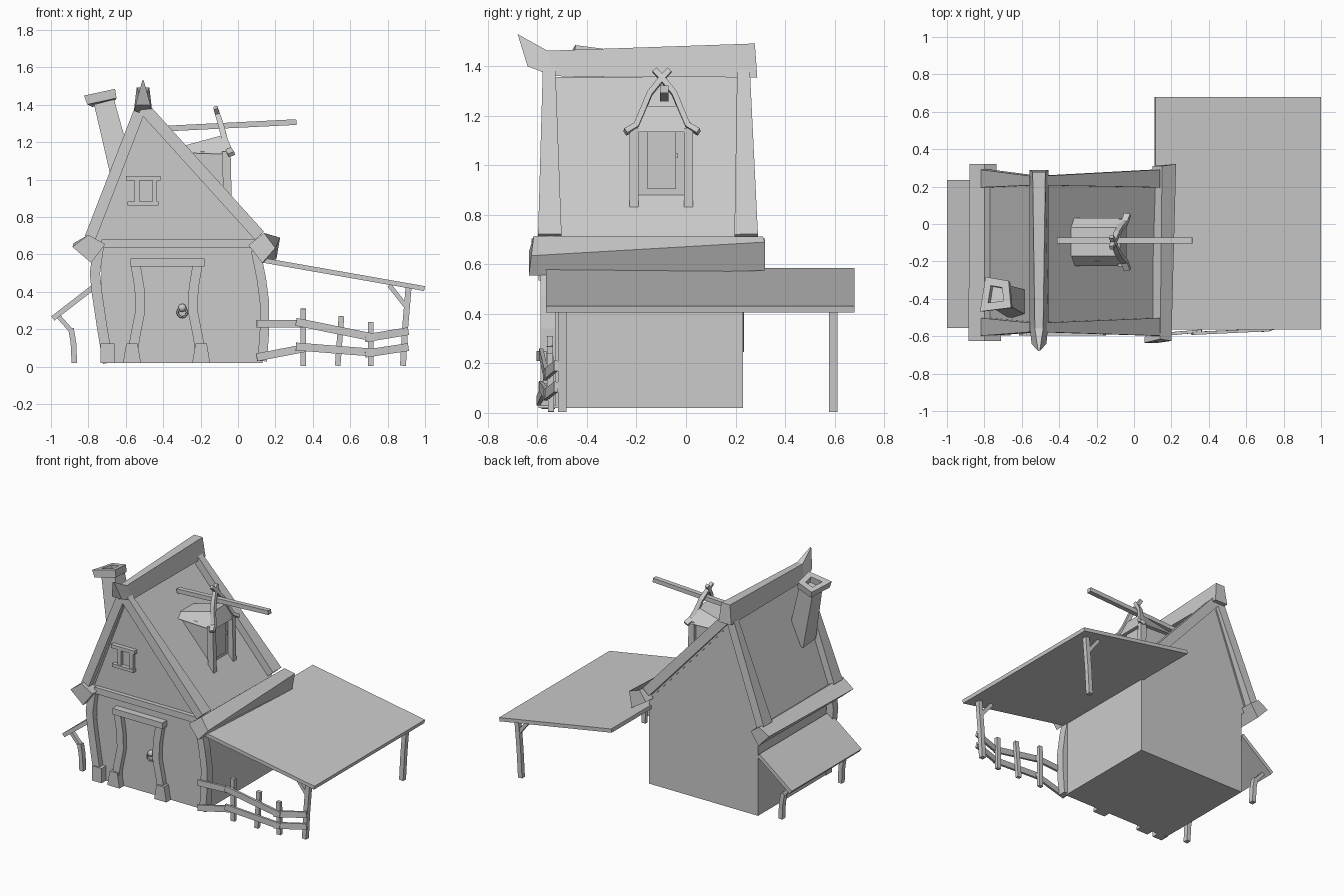
import bpy
from math import radians, pi
from mathutils import Vector as V


def mesh(name, verts, faces):
    me = bpy.data.meshes.new(name)
    me.from_pydata([tuple(v) for v in verts], [], faces)
    ob = bpy.data.objects.new(name, me)
    bpy.context.collection.objects.link(ob)
    import bmesh
    bm = bmesh.new()
    bm.from_mesh(me)
    bmesh.ops.recalc_face_normals(bm, faces=bm.faces)
    bm.to_mesh(me)
    bm.free()
    return ob


def loft(name, rings):
    n = len(rings[0])
    faces = [list(range(n)), list(range(n * (len(rings) - 1), n * len(rings)))]
    for i in range(len(rings) - 1):
        for j in range(n):
            k = (j + 1) % n
            faces.append([i * n + j, i * n + k, (i + 1) * n + k, (i + 1) * n + j])
    return mesh(name, [p for r in rings for p in r], faces)


def prism(name, xz, y0, y1):
    return loft(name, [[(x, y, z) for x, z in xz] for y in (y0, y1)])


def box(name, x0, x1, y0, y1, z0, z1):
    return prism(name, [(x0, z0), (x1, z0), (x1, z1), (x0, z1)], y0, y1)


def beam(name, pts, widths, depth, side=(0, 1, 0)):
    """Rectangular section along a path: widths run along side, depth across it."""
    pts = [V(p) for p in pts]
    if not isinstance(widths, (list, tuple)):
        widths = [widths] * len(pts)
    if not isinstance(depth, (list, tuple)):
        depth = [depth] * len(pts)
    rings = []
    for i, p in enumerate(pts):
        t = (pts[min(i + 1, len(pts) - 1)] - pts[max(i - 1, 0)]).normalized()
        s = V(side)
        s = (s - t * s.dot(t)).normalized()
        n = t.cross(s)
        a, b = s * widths[i] / 2, n * depth[i] / 2
        rings.append([p - a - b, p + a - b, p + a + b, p - a + b])
    return loft(name, rings)


# House walls and roof skin
prism("house_walls", [(-0.73, 0.02), (0.13, 0.02), (0.13, 0.63), (-0.507, 1.33),
                      (-0.77, 0.65), (-0.73, 0.61)], -0.545, 0.23)
prism("roof", [(0.14, 0.64), (-0.507, 1.356), (-0.785, 0.65), (-0.765, 0.64),
               (-0.507, 1.32), (0.11, 0.64)], -0.55, 0.235)

# Sloping roof edge beams, front and back
for tag, yt, yb in (("front", -0.553, -0.55), ("back", 0.232, 0.243)):
    beam(f"rake_right_{tag}", [(-0.505, yt, 1.385), (0.115, yb, 0.70)], [0.05, 0.095], 0.065)
    beam(f"rake_left_{tag}", [(-0.53, yt, 1.36), (-0.79, yb, 0.69)], [0.05, 0.095], 0.06)

# Eave beams, slightly larger in front and skewed
loft("eave_beam_right", [
    [(x, -0.635 + d, z) for x, z, d in ((0.056, 0.65, 0), (0.14, 0.715, 0.02), (0.20, 0.635, 0.01), (0.13, 0.555, 0))],
    [(x, 0.31 + d, z) for x, z, d in ((0.10, 0.64, 0), (0.15, 0.712, 0), (0.225, 0.69, 0.01), (0.205, 0.575, 0.01))]])
loft("eave_beam_left", [
    [(x, -0.625, z) for x, z in ((-0.885, 0.64), (-0.80, 0.705), (-0.71, 0.655), (-0.785, 0.555))],
    [(x, 0.32, z) for x, z in ((-0.88, 0.66), (-0.80, 0.705), (-0.735, 0.66), (-0.795, 0.57))]])

# Ridge beam with upturned front tip
ridge = [(-0.68, 1.53, -0.64, 1.40, 0.04, 0.004), (-0.56, 1.463, -0.535, 1.36, 0.05, 0.022),
         (0.278, 1.492, 0.288, 1.355, 0.05, 0.034)]
loft("ridge_beam", [[(-0.508 - wb, yb, zb), (-0.508 + wb, yb, zb),
                     (-0.508 + wt, yt, zt), (-0.508 - wt, yt, zt)]
                    for yt, zt, yb, zb, wb, wt in ridge])

# Gable cross beam, bowed corner columns and foot
box("gable_beam", -0.73, 0.11, -0.575, -0.54, 0.635, 0.68)
beam("corner_column_left", [(-0.695, -0.557, 0.02), (-0.725, -0.557, 0.2), (-0.755, -0.557, 0.4),
                            (-0.765, -0.557, 0.5), (-0.745, -0.557, 0.64)], 0.055, 0.055)
box("corner_foot_left", -0.735, -0.66, -0.595, -0.53, 0.02, 0.125)
beam("corner_column_right", [(0.13, -0.557, 0.03), (0.142, -0.557, 0.2), (0.142, -0.557, 0.34),
                             (0.125, -0.557, 0.47), (0.095, -0.557, 0.62)], 0.06, 0.05)

# Door frame, feet and knob
box("door_lintel", -0.575, -0.18, -0.595, -0.54, 0.535, 0.578)
for tag, s in (("left", -1), ("right", 1)):
    beam(f"door_post_{tag}", [(-0.382 + s * d, -0.56, z) for d, z in
                              ((0.182, 0.03), (0.17, 0.15), (0.14, 0.3), (0.145, 0.42), (0.165, 0.54))], 0.045, 0.052)
    c = -0.382 + s * 0.185
    loft(f"door_foot_{tag}", [[(c - w, y, z) for w, y in ((-h, -0.595), (h, -0.595), (h, -0.53), (-h, -0.53))]
                              for h, z in ((0.048, 0.02), (0.03, 0.125))])
bpy.ops.mesh.primitive_torus_add(major_radius=0.025, minor_radius=0.006, major_segments=16, minor_segments=6,
                                 location=(-0.298, -0.562, 0.29), rotation=(pi / 2, 0, 0))
bpy.context.object.name = "door_ring"
bpy.ops.object.shade_smooth_by_angle()
bpy.ops.mesh.primitive_uv_sphere_add(segments=12, ring_count=8, radius=0.022, location=(-0.298, -0.555, 0.315))
bpy.context.object.name = "door_knob"
bpy.ops.object.shade_smooth_by_angle()

# Gable window frame
box("window_top", -0.6, -0.415, -0.575, -0.54, 0.995, 1.02)
box("window_sill", -0.592, -0.425, -0.575, -0.54, 0.862, 0.884)
for tag, x in (("left", -0.54), ("right", -0.445)):
    box(f"window_side_{tag}", x - 0.013, x + 0.013, -0.568, -0.54, 0.88, 1.0)

# Leaning chimney with hollow cap
beam("chimney_shaft", [(-0.61, -0.43, 1.0), (-0.715, -0.385, 1.41)], [0.14, 0.11], [0.13, 0.11])
axis = V((-0.26, 0.11, 1)).normalized()
u = V((1, 0.0, 0.23)).normalized()
w = axis.cross(u).normalized()
ctr = V((-0.732, -0.378, 1.435))


def cap_ring(r, h):
    return [ctr + u * a * r + w * b * r + axis * h for a, b in ((-1, -1.1), (1, -0.85), (0.8, 0.85), (-0.7, 1.1))]


rings = [cap_ring(0.08, -0.025), cap_ring(0.085, 0.025), cap_ring(0.042, 0.025), cap_ring(0.042, -0.02)]
loft("chimney_cap", rings)

# Dormer: body, panel, posts, flat roof with flared sides
box("dormer_wall", -0.35, -0.075, -0.2, 0.005, 0.88, 1.15)
box("dormer_shutter", -0.08, -0.065, -0.155, -0.04, 0.905, 1.135)
box("shutter_handle", -0.067, -0.055, -0.042, -0.034, 1.03, 1.05)
for tag, y in (("front", -0.21), ("back", 0.01)):
    beam(f"dormer_post_{tag}", [(-0.055, y, 0.83), (-0.062, y, 1.15)], 0.035, 0.045)
loft("dormer_roof", [[(x1, -0.225, z0), (x1, 0.032, z0), (x2, -0.02, z1), (x2, -0.17, z1)]
                     for x1, z0, x2, z1 in ((-0.33, 1.145, -0.35, 1.165), (-0.04, 1.135, -0.075, 1.24))])

# Curved crossing gable boards and long pole
for tag, s in (("front", -1), ("back", 1)):
    beam(f"dormer_gable_board_{tag}",
         [(x, -0.097 + s * d, z) for d, x, z in ((-0.03, -0.12, 1.385), (0.0, -0.11, 1.352), (0.05, -0.09, 1.29),
                                                 (0.083, -0.07, 1.21), (0.105, -0.05, 1.16), (0.148, -0.035, 1.135))],
         [0.022, 0.026, 0.03, 0.032, 0.034, 0.036], 0.022, side=(1, 0, 0.3))
beam("dormer_pole", [(-0.41, -0.088, 1.272), (0.312, -0.088, 1.308)], 0.034, 0.03)

# Large lean-to roof on the right with posts and braces
beam("canopy_roof", [(0.112, 0.0575, 0.573), (0.997, 0.0575, 0.418)], 1.245, 0.026)
for tag, y in (("front", -0.5), ("back", 0.595)):
    beam(f"canopy_post_{tag}", [(0.882, y, 0.005), (0.893, y, 0.2), (0.912, y, 0.425)], 0.033, 0.032)
    beam(f"canopy_brace_{tag}", [(0.81, y, 0.435), (0.9, y, 0.32)], 0.026, 0.024)

# Small lean-to on the left
beam("side_shelf", [(-0.735, -0.16, 0.455), (-0.99, -0.16, 0.258)], 0.79, 0.028)
for tag, y in (("front", -0.5), ("back", 0.17)):
    beam(f"shelf_brace_{tag}", [(-0.965, y, 0.275), (-0.89, y, 0.19)], 0.03, 0.024)
    beam(f"shelf_post_{tag}", [(-0.893, y, 0.205), (-0.88, y, 0.13), (-0.875, y, 0.02)], 0.035, 0.03)

# Crooked fence under the canopy
for i, (x, tilt, top) in enumerate(((0.348, 0.0, 0.31), (0.543, 0.01, 0.27), (0.71, 0.0, 0.24))):
    beam(f"fence_picket_{i + 1}", [(x - tilt, -0.545, 0.005), (x + tilt, -0.55, top)], 0.025, 0.03)
for tag, pieces in (("upper", ((0.1, 0.23, 0.36, 0.23), (0.31, 0.24, 0.73, 0.155), (0.68, 0.152, 0.91, 0.19))),
                    ("lower", ((0.1, 0.05, 0.36, 0.10), (0.31, 0.108, 0.73, 0.075), (0.68, 0.07, 0.91, 0.105)))):
    for i, (x0, z0, x1, z1) in enumerate(pieces):
        ya, yb = ((-0.595, -0.572), (-0.585, -0.565), (-0.57, -0.525))[i]
        beam(f"fence_rail_{tag}_{i + 1}", [(x0, ya, z0), (x1, yb, z1)], 0.016, 0.042)
